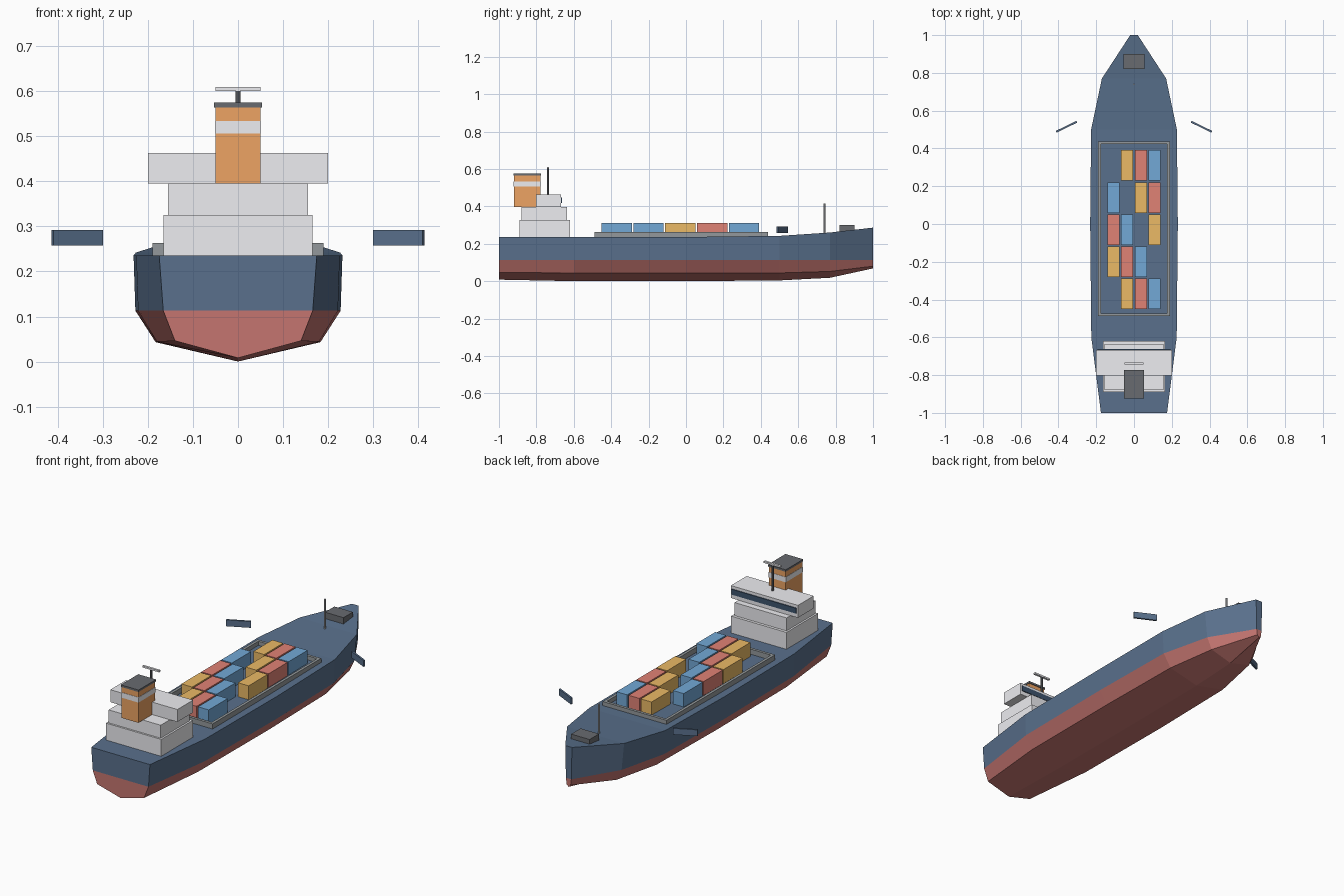
import bpy, bmesh, math

if "Cube" in bpy.data.objects:
    bpy.data.objects.remove(bpy.data.objects["Cube"])

def material(name, rgb):
    """Material from display colour values, converted to linear."""
    m = bpy.data.materials.new(name)
    m.diffuse_color = (*[((c + 0.055) / 1.055) ** 2.4 for c in rgb], 1)
    m.use_nodes = True
    m.node_tree.nodes["Principled BSDF"].inputs["Base Color"].default_value = m.diffuse_color
    return m

NAVY = material("navy", (0.35, 0.44, 0.55))
GLASS = material("glass", (0.24, 0.33, 0.43))
RED = material("bottom_red", (0.77, 0.46, 0.44))
WHITE = material("white", (0.93, 0.93, 0.945))
ORANGE = material("orange", (0.93, 0.64, 0.39))
DARK = material("dark", (0.41, 0.42, 0.44))
GREY = material("grey", (0.58, 0.60, 0.61))
PALE = material("pale_grey", (0.76, 0.77, 0.78))
CARGO = {1: material("cargo_yellow", (0.92, 0.73, 0.40)),
         2: material("cargo_red", (0.88, 0.51, 0.46)),
         3: material("cargo_blue", (0.45, 0.66, 0.84))}

def finish(name, bm, *mats):
    bmesh.ops.recalc_face_normals(bm, faces=bm.faces)
    me = bpy.data.meshes.new(name)
    bm.to_mesh(me)
    bm.free()
    for m in mats:
        me.materials.append(m)
    ob = bpy.data.objects.new(name, me)
    bpy.context.collection.objects.link(ob)
    return ob

def box(name, x, y, z, mat):
    """Box from (min, max) ranges."""
    bm = bmesh.new()
    bmesh.ops.create_cube(bm, size=1)
    for v in bm.verts:
        for i, (a, b) in enumerate((x, y, z)):
            v.co[i] = a if v.co[i] < 0 else b
    return finish(name, bm, mat)

def pole(name, y, z0, z1, r, mat):
    bm = bmesh.new()
    bmesh.ops.create_cone(bm, cap_ends=True, segments=8, radius1=r, radius2=r, depth=z1 - z0)
    bmesh.ops.translate(bm, verts=bm.verts, vec=(0, y, (z0 + z1) / 2))
    return finish(name, bm, mat)

# Hull stations: y, keel z, chine (half width, z), waterline half width, deck (half width, z)
WATER = 0.113
stations = [(-1.0, 0.008, 0.140, 0.046, 0.166, 0.175, 0.235),
            (-0.6, 0.0, 0.180, 0.044, 0.222, 0.226, 0.235),
            (0.0, 0.0, 0.183, 0.043, 0.228, 0.232, 0.236),
            (0.5, 0.004, 0.175, 0.044, 0.220, 0.227, 0.242),
            (0.77, 0.018, 0.125, 0.052, 0.155, 0.170, 0.260),
            (1.0, 0.068, 0.012, 0.080, 0.016, 0.020, 0.286)]
bm = bmesh.new()
rings = []
for y, kz, cw, cz, ww, dw, dz in stations:
    half = [(dw, dz), (ww, WATER), (cw, cz)]
    pts = half + [(0, kz)] + [(-a, b) for a, b in reversed(half)]
    rings.append([bm.verts.new((a, y, b)) for a, b in pts])
for r, s in zip(rings, rings[1:]):
    for i in range(7):
        j = (i + 1) % 7
        f = bm.faces.new((r[i], r[j], s[j], s[i]))
        f.material_index = 1 if 1 <= i <= 4 else 0
for r in (rings[0], rings[-1]):
    bm.faces.new((r[0], r[1], r[5], r[6]))
    bm.faces.new(r[1:6]).material_index = 1
finish("hull", bm, NAVY, RED)

# Cargo hatch coaming
for s in (-1, 1):
    x = sorted((s * 0.175, s * 0.19))
    box("coaming_side", x, (-0.488, 0.438), (0.228, 0.263), GREY)
    yo = 0.438 if s > 0 else -0.488
    box("coaming_end", (-0.175, 0.175), sorted((yo, yo - s * 0.015)), (0.228, 0.263), GREY)

# Containers, leaving every fourth diagonal slot empty
for row in range(5):
    for col in range(4):
        k = (row + col) % 4
        if k:
            cx, cy = -0.109 + col * 0.0727, -0.37 + row * 0.17
            box("container", (cx - 0.032, cx + 0.032), (cy - 0.081, cy + 0.081),
                (0.234, 0.311), CARGO[k])

# Deckhouse tiers and bridge
box("deckhouse_lower", (-0.165, 0.165), (-0.89, -0.62), (0.23, 0.326), WHITE)
box("deckhouse_upper", (-0.155, 0.155), (-0.88, -0.635), (0.326, 0.396), WHITE)
box("bridge", (-0.2, 0.2), (-0.802, -0.668), (0.396, 0.463), WHITE)
box("bridge_window", (-0.192, 0.192), (-0.67, -0.663), (0.418, 0.447), GLASS)

# Funnel
box("funnel", (-0.05, 0.05), (-0.92, -0.778), (0.396, 0.566), ORANGE)
box("funnel_band", (-0.0515, 0.0515), (-0.9215, -0.7765), (0.506, 0.534), WHITE)
box("funnel_cap", (-0.053, 0.053), (-0.923, -0.774), (0.564, 0.575), DARK)

# Masts and bow winch
pole("radar_mast", -0.738, 0.46, 0.604, 0.006, DARK)
box("radar_bar", (-0.05, 0.05), (-0.744, -0.732), (0.601, 0.610), WHITE)
pole("fore_mast", 0.74, 0.25, 0.416, 0.005, PALE)
box("winch", (-0.055, 0.055), (0.82, 0.9), (0.262, 0.300), DARK)

# Detached angled side plates near the bow
for s in (-1, 1):
    p = box("side_plate", (-0.061, 0.061), (-0.005, 0.005), (-0.017, 0.017), NAVY)
    p.location = (s * 0.357, 0.515, 0.275)
    p.rotation_euler.z = -s * math.radians(26)
